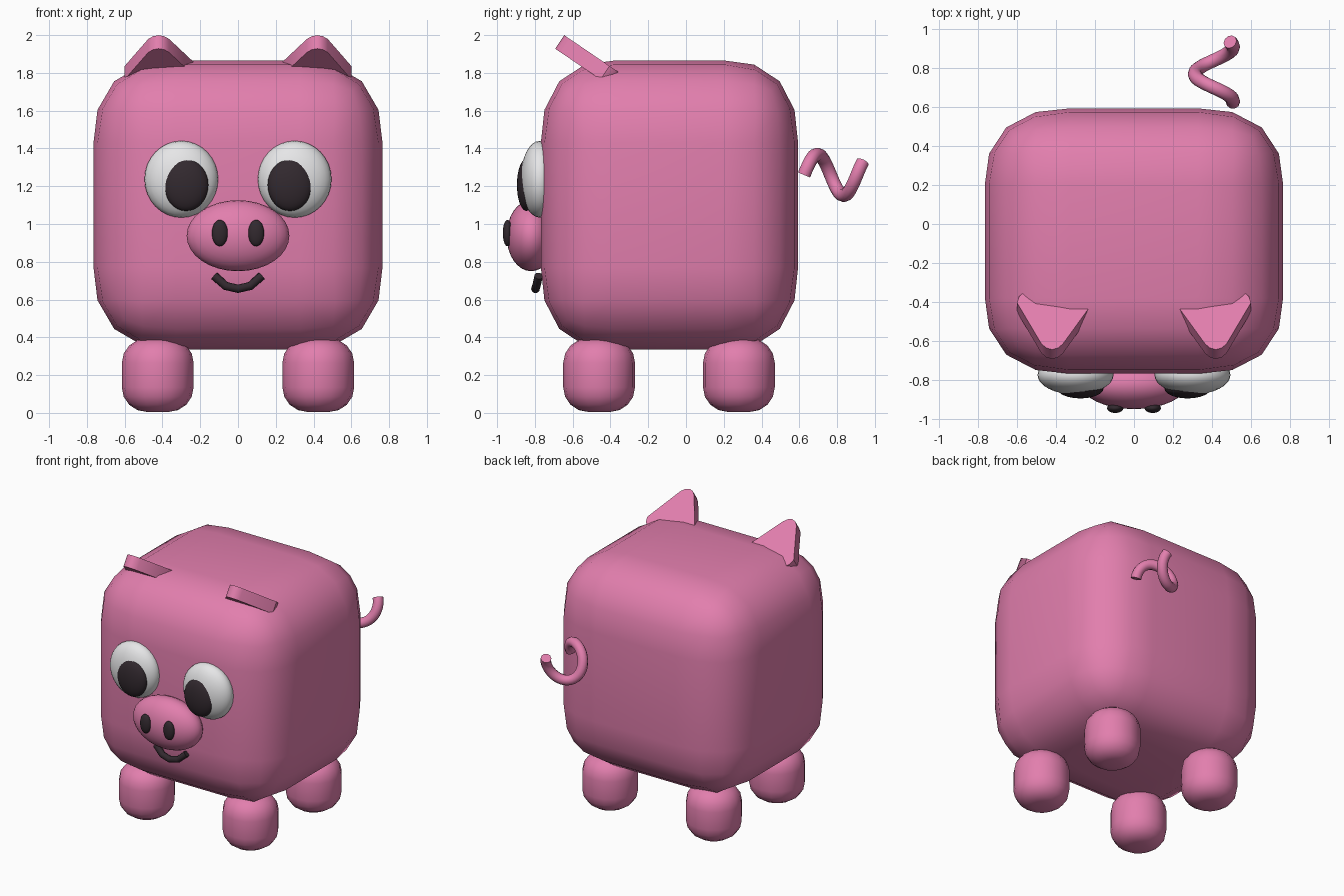
import bpy, bmesh, math
from mathutils import Vector, Matrix

if "Cube" in bpy.data.objects:
    bpy.data.objects.remove(bpy.data.objects["Cube"], do_unlink=True)


def material(name, rgb):
    m = bpy.data.materials.new(name)
    m.use_nodes = True
    m.diffuse_color = (*rgb, 1)
    m.node_tree.nodes["Principled BSDF"].inputs["Base Color"].default_value = (*rgb, 1)
    return m


PINK = material("pink", (0.76, 0.21, 0.42))
WHITE = material("eye white", (0.8, 0.8, 0.81))
DARK = material("dark", (0.032, 0.022, 0.028))


def select(ob):
    bpy.ops.object.select_all(action="DESELECT")
    ob.select_set(True)
    bpy.context.view_layer.objects.active = ob


def finish(name, bm, mat, angle=40):
    bmesh.ops.recalc_face_normals(bm, faces=bm.faces)
    mesh = bpy.data.meshes.new(name)
    bm.to_mesh(mesh)
    bm.free()
    ob = bpy.data.objects.new(name, mesh)
    bpy.context.collection.objects.link(ob)
    mesh.materials.append(mat)
    select(ob)
    bpy.ops.object.shade_smooth_by_angle(angle=math.radians(angle))
    return ob


def ellipsoid(name, center, radii, mat):
    bm = bmesh.new()
    bmesh.ops.create_uvsphere(bm, u_segments=32, v_segments=16, radius=1)
    # poles face front to back
    bm.transform(Matrix.Translation(center) @ Matrix.Diagonal((*radii, 1))
                 @ Matrix.Rotation(math.pi / 2, 4, "X"))
    return finish(name, bm, mat)


def tube(name, points, radius, mat):
    cu = bpy.data.curves.new(name, "CURVE")
    cu.dimensions = "3D"
    cu.bevel_depth = radius
    cu.bevel_resolution = 3
    cu.use_fill_caps = True
    sp = cu.splines.new("POLY")
    sp.points.add(len(points) - 1)
    for p, co in zip(sp.points, points):
        p.co = (*co, 1)
    cu.materials.append(mat)
    ob = bpy.data.objects.new(name, cu)
    bpy.context.collection.objects.link(ob)
    select(ob)
    bpy.ops.object.convert(target="MESH")
    bpy.ops.object.shade_smooth_by_angle(angle=math.radians(50))


# Body: a cube with wide rounded edges, a little shallower front to back
bm = bmesh.new()
bmesh.ops.create_cube(bm, size=1.53)
bmesh.ops.bevel(bm, geom=bm.edges[:], offset=0.435, offset_type="OFFSET",
                segments=4, profile=0.56, affect="EDGES")
bm.transform(Matrix.Translation((0, -0.0875, 1.1)) @ Matrix.Diagonal((1, 0.89, 1, 1)))
finish("body", bm, PINK)


# Legs: short stubs with rounded ends
def leg(name, x, y):
    bm = bmesh.new()
    bmesh.ops.create_cone(bm, cap_ends=True, segments=16, radius1=0.19,
                          radius2=0.19, depth=0.39)
    rims = [e for e in bm.edges if abs(e.verts[0].co.z - e.verts[1].co.z) < 0.01]
    bmesh.ops.bevel(bm, geom=rims, offset=0.13, offset_type="OFFSET",
                    segments=4, profile=0.5, affect="EDGES")
    bm.transform(Matrix.Translation((x, y, 0.2)))
    finish(name, bm, PINK)


# Ears: thick triangles with blunted corners, leaning forward
EAR = [(0.23, 0.03), (0.57, -0.03), (0.59, -0.01), (0.6, 0.03), (0.475, 0.285),
       (0.45, 0.31), (0.42, 0.32), (0.39, 0.31), (0.365, 0.285), (0.23, 0.06)]


def ear(name, side):
    origin = Vector((0, -0.404, 1.784))
    along = Vector((0, -0.827, 0.562))
    normal = Vector((0, 0.562, 0.827)) * 0.043
    bm = bmesh.new()
    verts = [bm.verts.new(origin - normal + along * s + Vector((side * x, 0, 0)))
             for x, s in EAR]
    face = bm.faces.new(verts)
    ext = bmesh.ops.extrude_face_region(bm, geom=[face])
    top = [g for g in ext["geom"] if isinstance(g, bmesh.types.BMVert)]
    bmesh.ops.translate(bm, verts=top, vec=normal * 2)
    finish(name, bm, PINK)


for side, label in ((-1, "right"), (1, "left")):
    leg(f"front_{label}_leg", side * 0.425, -0.46)
    leg(f"back_{label}_leg", side * 0.425, 0.28)
    ear(f"{label}_ear", side)
    ellipsoid(f"{label}_eye", (side * 0.3, -0.775, 1.237), (0.195, 0.1, 0.203), WHITE)
    ellipsoid(f"{label}_pupil", (side * 0.275, -0.845, 1.207), (0.118, 0.05, 0.138), DARK)
    ellipsoid(f"{label}_nostril", (side * 0.096, -0.945, 0.952), (0.042, 0.025, 0.07), DARK)

# Snout and smile
ellipsoid("snout", (0, -0.82, 0.938), (0.272, 0.13, 0.188), PINK)
tube("mouth", [(-0.125, -0.78, 0.725), (-0.065, -0.792, 0.672), (0, -0.797, 0.657),
               (0.065, -0.792, 0.672), (0.125, -0.78, 0.725)], 0.023, DARK)

# Curly tail: a short helix running backwards
spiral = []
for i in range(37):
    y = 0.625 + 0.31 * i / 36
    turn = math.tau / 0.28
    spiral.append((0.41 + 0.098 * math.cos(turn * (y - 0.63)), y,
                   1.26 + 0.108 * math.cos(turn * (y - 0.695))))
tube("tail", spiral, 0.036, PINK)
